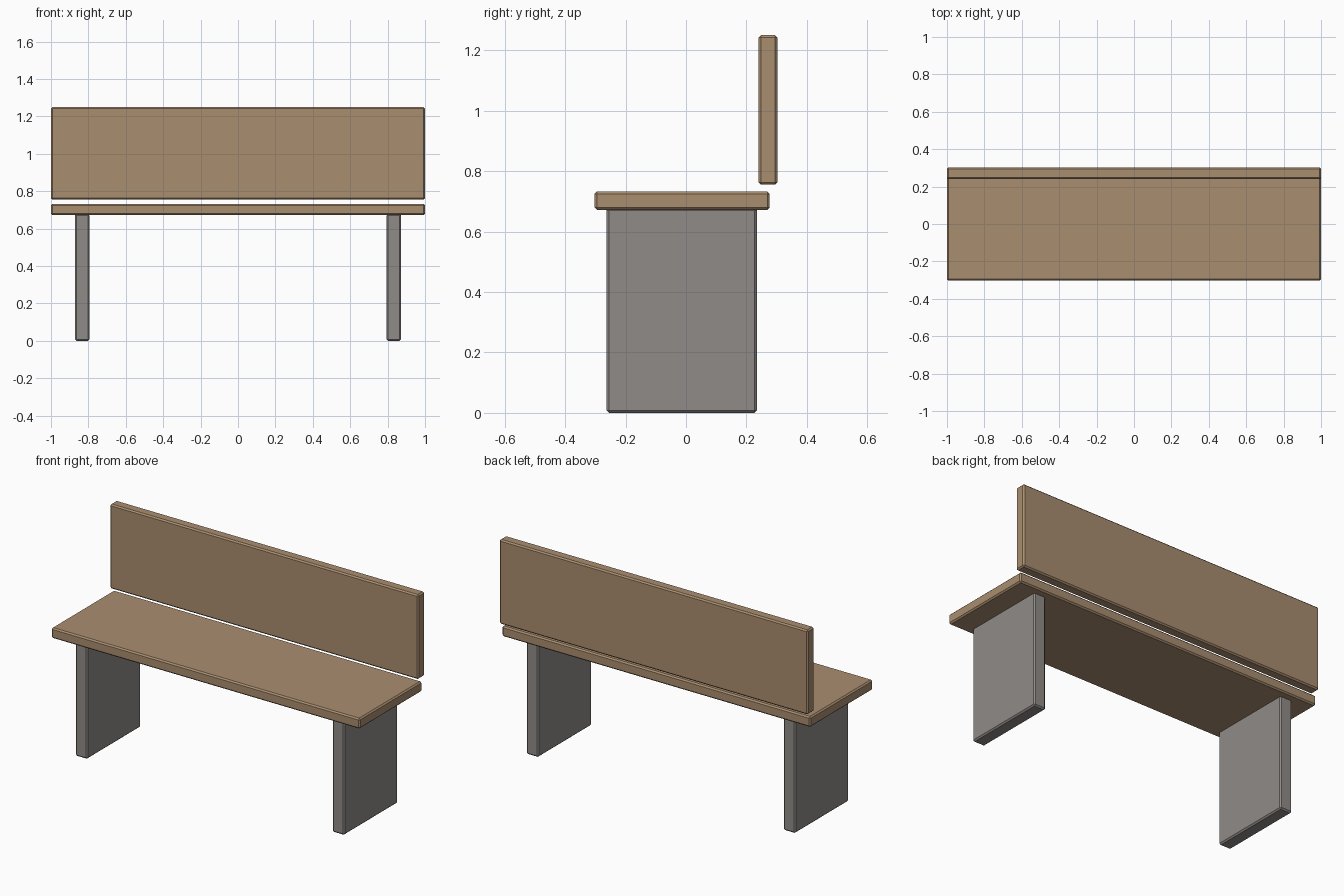
import bpy

default = bpy.data.objects.get("Cube")
if default:
    bpy.data.objects.remove(default, do_unlink=True)


def make_material(name, color):
    mat = bpy.data.materials.new(name)
    mat.use_nodes = True
    mat.diffuse_color = color
    mat.node_tree.nodes["Principled BSDF"].inputs["Base Color"].default_value = color
    return mat


def slab(name, low, high, mat, chamfer=0.008):
    """Chamfered box between two opposite corners."""
    center = [(a + b) / 2 for a, b in zip(low, high)]
    bpy.ops.mesh.primitive_cube_add(size=1, location=center)
    obj = bpy.context.object
    obj.name = name
    obj.scale = [b - a for a, b in zip(low, high)]
    bpy.ops.object.transform_apply(location=False, rotation=False, scale=True)
    bevel = obj.modifiers.new("chamfer", 'BEVEL')
    bevel.width = chamfer
    bevel.segments = 1
    obj.data.materials.append(mat)
    return obj


wood = make_material("warm wood", (0.40, 0.27, 0.16, 1))
concrete = make_material("grey concrete", (0.28, 0.26, 0.25, 1))

# Seat plank and the backrest floating just above its rear edge
slab("seat", (-1, -0.303, 0.672), (1, 0.277, 0.733), wood)
slab("backrest", (-1, 0.24, 0.755), (1, 0.302, 1.25), wood)

# Slab legs, mirrored left and right
for side, x in (("left", 0.833), ("right", -0.833)):
    slab(side + "_leg", (x - 0.039, -0.263, 0), (x + 0.039, 0.235, 0.678), concrete)
